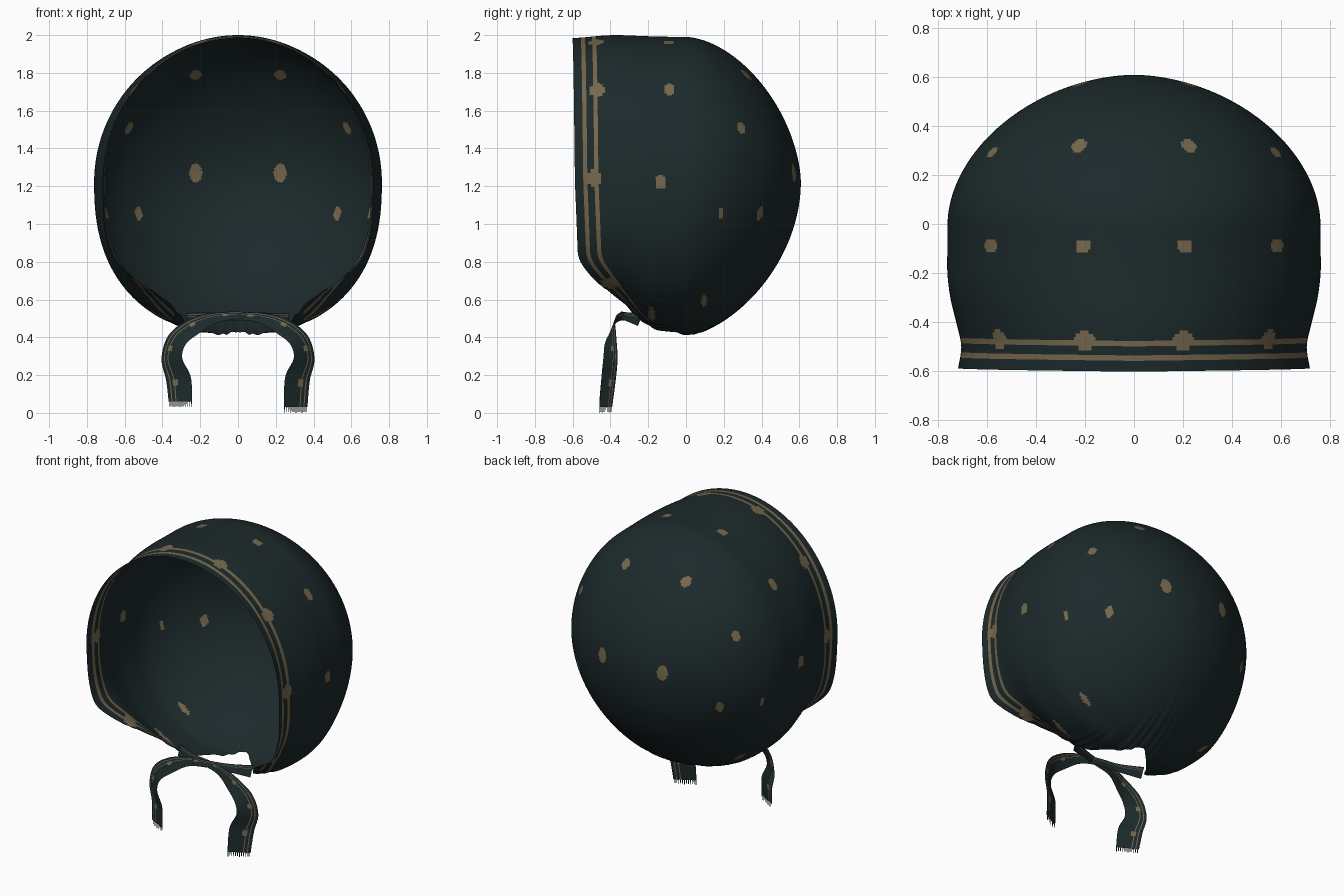
import bpy, bmesh, math
from mathutils import Vector
from mathutils.kdtree import KDTree

if "Cube" in bpy.data.objects:
    bpy.data.objects.remove(bpy.data.objects["Cube"])


def material(name, rgb):
    m = bpy.data.materials.new(name)
    m.diffuse_color = (*rgb, 1)
    m.use_nodes = True
    m.node_tree.nodes["Principled BSDF"].inputs["Base Color"].default_value = m.diffuse_color
    return m


CLOTH = material("dark teal cloth", (0.0118, 0.0225, 0.0242))
GOLD = material("dull gold", (0.178, 0.137, 0.074))


def lerp_table(t, table):
    if t <= table[0][0]:
        return table[0][1]
    for (a, va), (b, vb) in zip(table, table[1:]):
        if t <= b:
            return va + (vb - va) * (t - a) / (b - a)
    return table[-1][1]


def soft(t, table, w):
    return sum(lerp_table(t + w * k, table) for k in (-1, -.5, 0, .5, 1)) / 5


def finish(bm, name):
    bmesh.ops.recalc_face_normals(bm, faces=bm.faces)
    me = bpy.data.meshes.new(name)
    bm.to_mesh(me)
    bm.free()
    me.materials.append(CLOTH)
    me.materials.append(GOLD)
    ob = bpy.data.objects.new(name, me)
    bpy.context.collection.objects.link(ob)
    for p in me.polygons:
        p.use_smooth = True
    return ob


# Hood profile: half width, rise, drop, squareness, opening edge
BACK, MID = 0.608, 1.22
HALF = [(-.6, .72), (-.5, .70), (-.4, .725), (-.3, .75), (-.2, .762), (0, .76)]
RISE = [(-.6, .762), (-.4, .782), (-.15, .772), (0, .77)]
DROP = [(-.6, .62), (-.46, .635), (-.35, .67), (-.28, .725), (-.2, .79), (0, .81)]
SQUARE = [(-.6, 3.5), (-.4, 2.6), (-.2, 2.4), (-.05, 2.35), (.1, 2.1), (.3, 1.9)]
EDGE = [(-90, .1), (-80, -.04), (-71, -.2), (-67, -.27), (-61, -.35), (-50, -.46),
        (-35, -.572), (0, -.588), (90, -.602)]


def hood_point(e, side, y, y0):
    """Point on the hood at elevation e (degrees) and depth y."""
    f = max(0, min(1, max(y, 0) / BACK))
    width = soft(min(y, 0), HALF, .03) * (1 - f ** 1.87) ** .54
    c, s = math.cos(math.radians(e)), math.sin(math.radians(e))
    if e >= 0:
        n, h = 2, soft(min(y, 0), RISE, .06) * (1 - f ** 1.72) ** .58
    else:
        n = soft(y, SQUARE, .04)
        h = soft(min(y, 0), DROP, .04) * (1 - f ** 1.55) ** .52
    r = (abs(c) ** n + abs(s) ** n) ** (-1 / n)
    # gathers that radiate from the neck
    if e < -45:
        near = max(0, 1 - (y - y0) / .42) * min(1, (-45 - e) / 25)
        r *= 1 + .006 * near * math.sin(e * 1.15 + 2 * math.sin(e * .37))
    return Vector((side * width * c * r, y, MID + h * s * r))


# Hood shell, open at the face and the neck
NA, NS = 480, 126
band = [0, .022, .044, .066, .084, .103, .125]
bm = bmesh.new()
rings, elevs = [], []
for i in range(NA):
    a = i * 360 / NA
    if a <= 90:
        e, side = a, 1
    elif a <= 270:
        e, side = 180 - a, -1
    else:
        e, side = a - 360, 1
    y0 = soft(e, EDGE, 3)
    y1 = y0 + band[-1]
    ys = [y0 + b for b in band]
    ys += [y1 + (BACK - y1) * math.sin(math.pi / 2 * k / NS) for k in range(1, NS)]
    rings.append([bm.verts.new(hood_point(e, side, y, y0)) for y in ys])
    elevs.append(e)
pole = bm.verts.new((0, BACK, MID))
for i in range(NA):
    A, B = rings[i], rings[(i + 1) % NA]
    for j in range(len(A) - 1):
        f = bm.faces.new((A[j], B[j], B[j + 1], A[j + 1]))
        # two gold stripes beside the face opening
        if j in (2, 5) and elevs[i] > -64:
            f.material_index = 1
    bm.faces.new((A[-1], B[-1], pole))

# Gold dots: centre and radii, mirrored, snapped to the cloth
dots = [((.21, -.09, 1.96), (.032, .03, .04)),
        ((.225, .33, 1.8), (.034, .034, .034)),
        ((.59, -.085, 1.72), (.04, .03, .036)),
        ((.58, .29, 1.51), (.03, .025, .036)),
        ((.75, -.14, 1.22), (.05, .03, .037)),
        ((.225, .56, 1.27), (.034, .05, .05)),
        ((.52, .385, 1.06), (.022, .035, .04)),
        ((.71, .19, 1.055), (.04, .012, .03)),
        ((.42, -.18, .54), (.08, .017, .07)),
        ((.48, .1, .58), (.06, .014, .05)),
        ((.2, -.475, 1.96), (.045, .038, .05)),
        ((.575, -.475, 1.72), (.045, .038, .045)),
        ((.71, -.475, 1.24), (.05, .036, .048)),
        ((.53, -.4, .67), (.05, .05, .04))]
bm.faces.ensure_lookup_table()
vert_tree, face_tree = KDTree(len(bm.verts)), KDTree(len(bm.faces))
for k, v in enumerate(bm.verts):
    vert_tree.insert(v.co, k)
for k, f in enumerate(bm.faces):
    face_tree.insert(f.calc_center_median(), k)
vert_tree.balance()
face_tree.balance()
for c, rad in dots:
    for sx in (1, -1):
        centre = vert_tree.find((c[0] * sx, c[1], c[2]))[0]
        for co, k, _ in face_tree.find_range(centre, .12):
            d = co - centre
            if sum((d[q] / rad[q]) ** 2 for q in range(3)) < 1:
                bm.faces[k].material_index = 1
finish(bm, "hood")


# Ties: centre line point and full width vector (inner to outer edge)
PATH = [((.27, -.24, .495), (0, .03, .07)),
        ((.13, -.305, .508), (0, .02, .045)),
        ((0, -.335, .512), (0, .02, .04)),
        ((-.12, -.36, .503), (-.01, .02, .055)),
        ((-.23, -.39, .46), (-.045, .03, .08)),
        ((-.32, -.4, .39), (-.09, .06, .05)),
        ((-.35, -.4, .29), (-.11, .075, 0)),
        ((-.315, -.41, .18), (-.13, .075, -.02)),
        ((-.305, -.425, .04), (-.125, .068, 0))]


def catmull(p, t):
    i = min(int(t), len(p) - 2)
    u = t - i
    a, b, c, d = (p[max(0, min(len(p) - 1, i + k))] for k in (-1, 0, 1, 2))
    return .5 * (2 * b + (c - a) * u + (2 * a - 5 * b + 4 * c - d) * u * u
                 + (3 * b - a - 3 * c + d) * u ** 3)


def tie(name, sx, lift, end_z):
    centres = [Vector(p) for p, _ in PATH]
    widths = [Vector(w) for _, w in PATH]
    centres[2] += Vector((0, -lift, lift * .3))
    centres[-1].z = end_z
    bm = bmesh.new()
    n, m = 96, 24
    rows = []
    for i in range(n + 1):
        t = i / n * (len(PATH) - 1)
        c, w = catmull(centres, t), catmull(widths, t)
        row = []
        for j in range(m + 1):
            p = c + w * (j / m - .5)
            row.append(bm.verts.new((p.x * sx, p.y, p.z)))
        rows.append(row)
    for i in range(n):
        for j in range(m):
            f = bm.faces.new((rows[i][j], rows[i][j + 1], rows[i + 1][j + 1], rows[i + 1][j]))
            # edge stripes and small dots along them
            dot = any(((i - k) / 1.8) ** 2 + ((j - 15) / 2.6) ** 2 < 1 for k in (30, 48, 66, 85))
            if j in (16, 20) or dot:
                f.material_index = 1
    # frayed end threads
    for j in range(0, m, 2):
        a, b = rows[-1][j].co, rows[-1][j + 1].co
        drop = Vector((0, 0, -.025 - .005 * (j % 3 == 0)))
        mid = a.lerp(b, .5)
        bm.faces.new([bm.verts.new(p) for p in
                      (a, b, b.lerp(mid, .2) + drop, a.lerp(mid, .2) + drop)])
    return finish(bm, name)


tie("left_tie", 1, .012, .06)
tie("right_tie", -1, -.008, .03)
